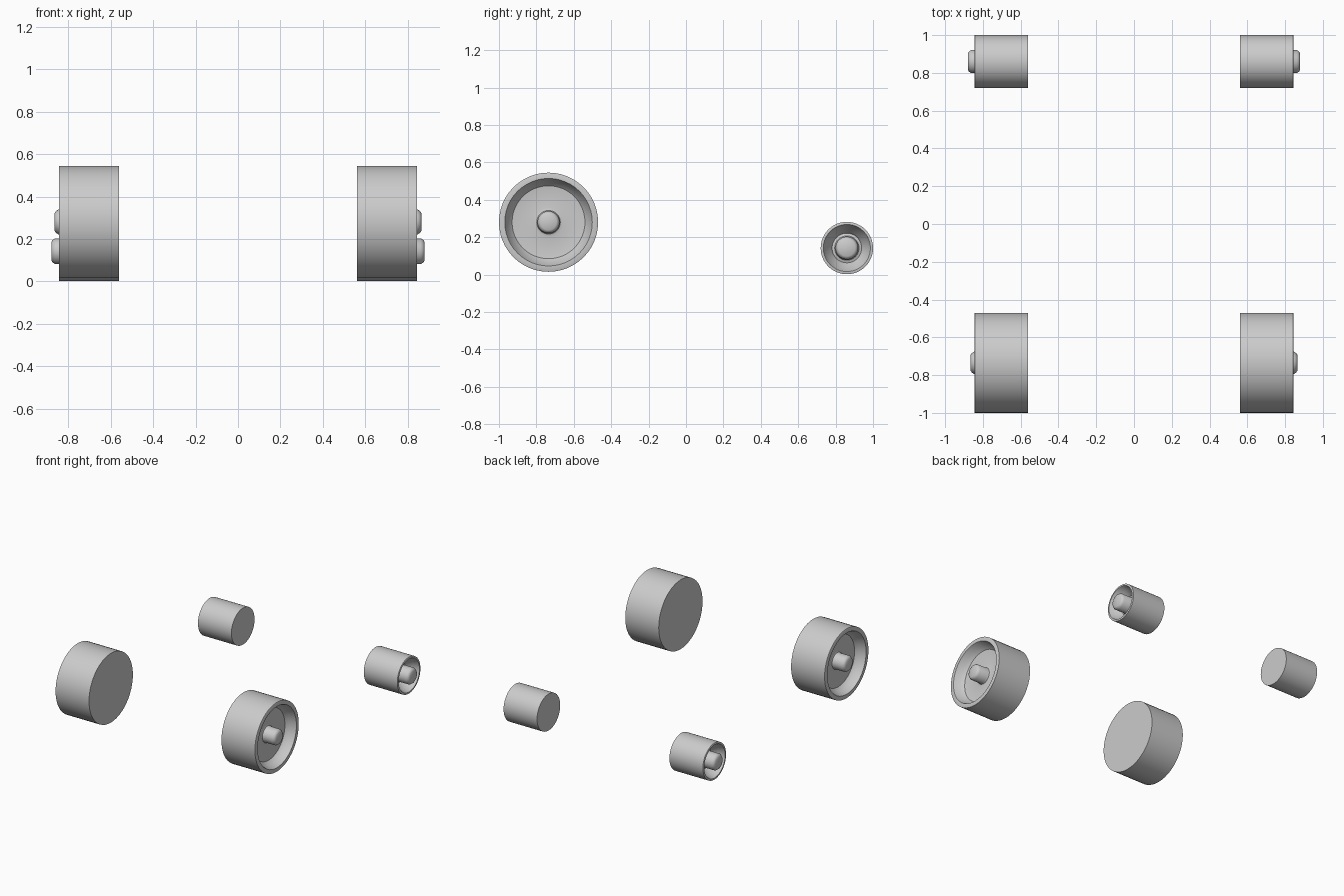
import bpy, bmesh, math

if "Cube" in bpy.data.objects:
    bpy.data.objects.remove(bpy.data.objects["Cube"])

SEGMENTS = 48


def lathe(name, profile, y, z, side):
    """Spin (x, radius) points round an x-parallel axle; side mirrors in x."""
    bm = bmesh.new()
    rings = []
    for x, r in profile:
        if r == 0:
            rings.append([bm.verts.new((side * x, y, z))])
            continue
        rings.append([bm.verts.new((side * x,
                                    y + r * math.cos(2 * math.pi * i / SEGMENTS),
                                    z + r * math.sin(2 * math.pi * i / SEGMENTS)))
                      for i in range(SEGMENTS)])
    for a, b in zip(rings, rings[1:]):
        for i in range(SEGMENTS):
            j = (i + 1) % SEGMENTS
            if len(a) == 1:
                bm.faces.new((a[0], b[j], b[i]))
            elif len(b) == 1:
                bm.faces.new((a[i], a[j], b[0]))
            else:
                bm.faces.new((a[i], a[j], b[j], b[i]))
    bmesh.ops.recalc_face_normals(bm, faces=bm.faces)
    mesh = bpy.data.meshes.new(name)
    bm.to_mesh(mesh)
    bm.free()
    obj = bpy.data.objects.new(name, mesh)
    bpy.context.collection.objects.link(obj)
    bpy.ops.object.select_all(action='DESELECT')
    obj.select_set(True)
    bpy.context.view_layer.objects.active = obj
    bpy.ops.object.shade_smooth_by_angle(angle=math.radians(40))
    return obj


def wheel_profile(radius, lip, hub, tip):
    # flat inner cap, tread, lip, dished face, then rounded hub
    return [(0.56, 0), (0.56, radius), (0.843, radius), (0.845, radius - 0.004),
            (0.845, lip + 0.004), (0.838, lip), (0.80, lip - 0.012),
            (0.775, lip - 0.035), (0.76, hub + 0.018), (0.765, hub + 0.004),
            (0.775, hub), (tip - 0.018, hub), (tip - 0.006, hub - 0.008),
            (tip, hub - 0.017), (tip, 0)]


for side, label in ((1, "right"), (-1, "left")):
    # large wheels at the front
    lathe("large_wheel_" + label, wheel_profile(0.265, 0.23, 0.059, 0.865),
          -0.735, 0.28, side)
    # small wheels at the back
    lathe("small_wheel_" + label, wheel_profile(0.14, 0.122, 0.061, 0.88),
          0.86, 0.142, side)
